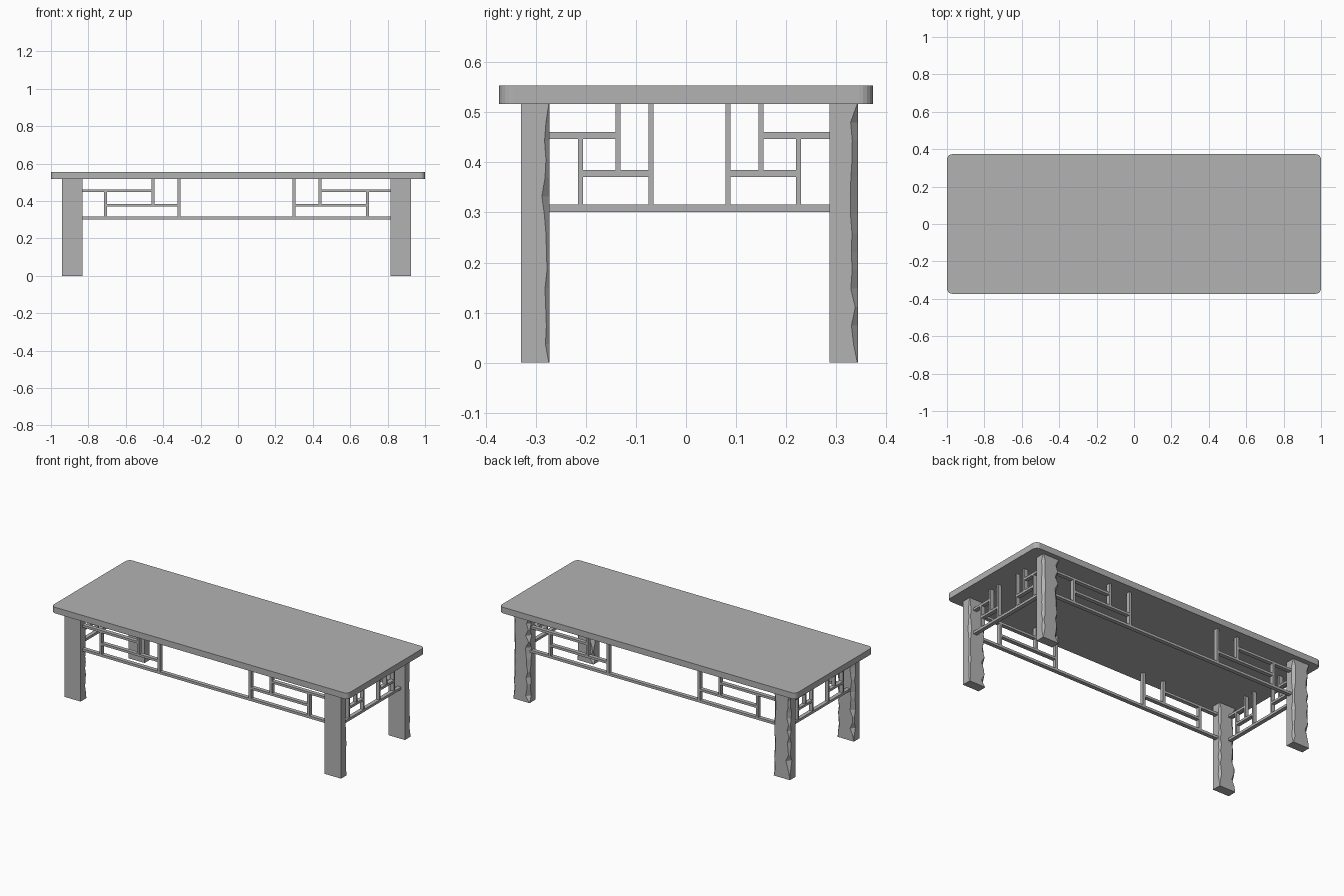
import bpy, bmesh, random
from mathutils import Vector

cube = bpy.data.objects.get("Cube")
if cube:
    bpy.data.objects.remove(cube, do_unlink=True)
random.seed(4)

# Single plain grey finish
grey = bpy.data.materials.new("warm_grey")
grey.use_nodes = True
colour = (0.45, 0.45, 0.45, 1)
grey.diffuse_color = colour
grey.node_tree.nodes["Principled BSDF"].inputs["Base Color"].default_value = colour

CX, CY = -0.008, 0.007            # centre of the base under the top
TOP_Z = 0.517                     # underside of the top
LEG_W, LEG_D = 0.11, 0.056


def finish(name, bm):
    bmesh.ops.recalc_face_normals(bm, faces=bm.faces)
    mesh = bpy.data.meshes.new(name)
    bm.to_mesh(mesh)
    bm.free()
    mesh.materials.append(grey)
    obj = bpy.data.objects.new(name, mesh)
    bpy.context.collection.objects.link(obj)
    return obj


def add_box(bm, lo, hi):
    lo, hi = Vector(lo), Vector(hi)
    verts = bmesh.ops.create_cube(bm, size=1)["verts"]
    for v in verts:
        v.co = (lo + hi) / 2 + v.co * (hi - lo)


# Table top with rounded vertical corners
bm = bmesh.new()
add_box(bm, (-1, -0.373, TOP_Z), (1, 0.373, 0.554))
corners = [e for e in bm.edges if abs(e.verts[0].co.z - e.verts[1].co.z) > 0.01]
bmesh.ops.bevel(bm, geom=corners, offset=0.028, segments=5, profile=0.5, affect='EDGES')
top = finish("table_top", bm)


# Legs: clean front, rough hewn rear edges, full section at foot and head
def leg(name, x, y):
    bm = bmesh.new()
    w, d = LEG_W / 2, LEG_D / 2
    rings, levels = [], 14
    for i in range(levels + 1):
        z = TOP_Z * i / levels
        rough = 0 if i in (0, levels) else 1
        a = rough * random.uniform(0.004, 0.026)
        b = rough * random.uniform(0.003, 0.014)
        side = rough * random.uniform(0, 0.005)
        outline = [(-w, -d), (w, -d), (w, d - b - 0.001), (w - b - 0.001, d),
                   (-w + a + 0.001, d), (-w + side, d - a * 0.8 - 0.001)]
        rings.append([bm.verts.new((x + px, y + py, z)) for px, py in outline])
    n = len(rings[0])
    for low, high in zip(rings, rings[1:]):
        for k in range(n):
            j = (k + 1) % n
            bm.faces.new((low[k], low[j], high[j], high[k]))
    bm.faces.new(rings[0])
    bm.faces.new(rings[-1])
    finish(name, bm)


for sx, side in ((-1, "right"), (1, "left")):
    for sy, end in ((-1, "front"), (1, "back")):
        leg(f"{end}_{side}_leg", CX + sx * 0.878, CY + sy * 0.308)


# Lattice apron: a long low rail with two mirrored stepped grilles
def lattice(name, along_x, offset, reach, inner, mid, outer, width, depth=0.024):
    bm = bmesh.new()

    def bar(u0, u1, z0, z1):
        u0, u1 = sorted((u0, u1))
        v0, v1 = offset - depth / 2, offset + depth / 2
        if along_x:
            add_box(bm, (CX + u0, CY + v0, z0), (CX + u1, CY + v1, z1))
        else:
            add_box(bm, (CX + v0, CY + u0, z0), (CX + v1, CY + u1, z1))

    h = width / 2
    bar(-reach, reach, 0.301, 0.316)
    for s in (-1, 1):
        bar(s * (mid - h), s * reach, 0.447, 0.461)
        bar(s * (inner - h), s * (outer + h), 0.371, 0.385)
        bar(s * (inner - h), s * (inner + h), 0.316, TOP_Z)
        bar(s * (mid - h), s * (mid + h), 0.385, TOP_Z)
        bar(s * (outer - h), s * (outer + h), 0.316, 0.447)
    finish(name, bm)


for s, name in ((-1, "front_lattice"), (1, "back_lattice")):
    lattice(name, True, s * 0.308, 0.84, 0.307, 0.447, 0.70, 0.016)
for s, name in ((-1, "right_lattice"), (1, "left_lattice")):
    lattice(name, False, s * 0.895, 0.29, 0.0765, 0.1425, 0.218, 0.010)
